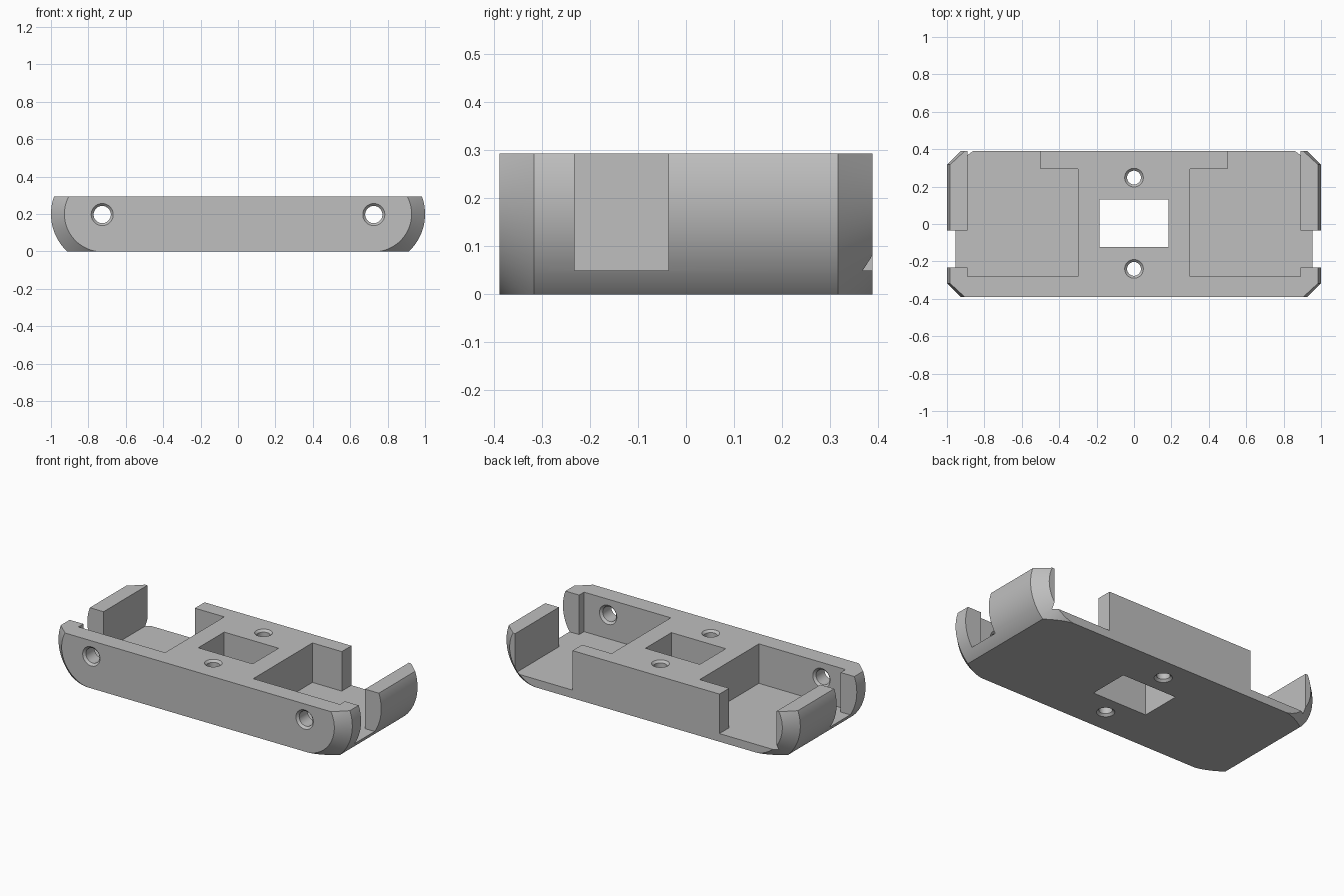
import bpy, bmesh, math

if "Cube" in bpy.data.objects:
    bpy.data.objects.remove(bpy.data.objects["Cube"], do_unlink=True)

HEIGHT, HALF_Y = 0.293, 0.389      # body height and half depth
END_X, END_Z = 0.726, 0.2          # centre of the rounded ends
R_BIG, R_FACE = 0.274, 0.202       # end radius in the middle and on the chamfered faces
FLOOR = 0.05

grey = bpy.data.materials.new("plain grey")
grey.use_nodes = True
colour = (0.52, 0.52, 0.52, 1)
grey.diffuse_color = colour
grey.node_tree.nodes["Principled BSDF"].inputs["Base Color"].default_value = colour


def make_object(name, bm):
    bmesh.ops.recalc_face_normals(bm, faces=bm.faces)
    mesh = bpy.data.meshes.new(name)
    bm.to_mesh(mesh)
    bm.free()
    mesh.materials.append(grey)
    obj = bpy.data.objects.new(name, mesh)
    bpy.context.collection.objects.link(obj)
    return obj


def loft(name, rings):
    """Skin a list of equally long point rings and cap both ends."""
    bm = bmesh.new()
    loops = [[bm.verts.new(p) for p in ring] for ring in rings]
    for a, b in zip(loops, loops[1:]):
        for i in range(len(a)):
            j = (i + 1) % len(a)
            bm.faces.new((a[i], a[j], b[j], b[i]))
    bm.faces.new(loops[0])
    bm.faces.new(loops[-1])
    return make_object(name, bm)


def box(name, x0, x1, y0, y1, z0, z1):
    return loft(name, [[(x0, y0, z), (x1, y0, z), (x1, y1, z), (x0, y1, z)] for z in (z0, z1)])


def combine(target, cutter, operation="DIFFERENCE"):
    cutter.hide_render = True
    mod = target.modifiers.new("cut", "BOOLEAN")
    mod.operation, mod.object, mod.solver = operation, cutter, "EXACT"
    bpy.context.view_layer.objects.active = target
    bpy.ops.object.modifier_apply(modifier=mod.name)
    bpy.data.objects.remove(cutter, do_unlink=True)


def stadium(y, r, n=48):
    """Outline with two round ends, standing at depth y."""
    pts = []
    for side in (1, -1):
        for i in range(n + 1):
            a = math.pi * (i / n - 0.5)
            pts.append((side * (END_X + r * math.cos(a)), y, END_Z + side * r * math.sin(a)))
    return pts


def drill(name, place, start, end, radius, flare=0.013):
    """Hole cutter along an axis, flared at both mouths."""
    over = 0.01
    profile = [(start - over, radius + flare + over), (start + flare, radius),
               (end - flare, radius), (end + over, radius + flare + over)]
    angles = [math.tau * i / 48 for i in range(48)]
    return loft(name, [[place(r * math.cos(a), r * math.sin(a), t) for a in angles]
                       for t, r in profile])


# Rounded body with chamfered front and back rims, trimmed flat below and above
chamfer_y = HALF_Y - (R_BIG - R_FACE)
body = loft("tray_body", [stadium(-HALF_Y, R_FACE), stadium(-chamfer_y, R_BIG),
                          stadium(chamfer_y, R_BIG), stadium(HALF_Y, R_FACE)])
combine(body, box("trim_box", -2, 2, -1, 1, 0, HEIGHT), "INTERSECT")

# Side pockets, open at the back and through a notch in each end wall
for s in (-1, 1):
    for x0, x1, y0, y1 in ((0.3, 0.89, -0.28, 0.295),
                           (0.5, 0.89, 0.2, 0.5),
                           (0.8, 1.2, -0.232, -0.036)):
        lo, hi = sorted((s * x0, s * x1))
        combine(body, box("pocket_cutter", lo, hi, y0, y1, FLOOR, 1))

# Central window
combine(body, box("window_cutter", -0.185, 0.185, -0.122, 0.13, -1, 1))

# Upright screw holes in the centre block
for y in (-0.24, 0.248):
    combine(body, drill("upright_drill", lambda u, v, t: (u, y + v, t), 0, HEIGHT, 0.037))

# Screw holes through the front wall
for x in (-END_X, END_X):
    combine(body, drill("front_drill", lambda u, v, t: (x + u, t, 0.197 + v), -HALF_Y, -0.28, 0.046))

# Smooth curved faces, crisp edges
bpy.ops.object.select_all(action="DESELECT")
body.select_set(True)
bpy.context.view_layer.objects.active = body
bpy.ops.object.shade_smooth_by_angle(angle=math.radians(20))
